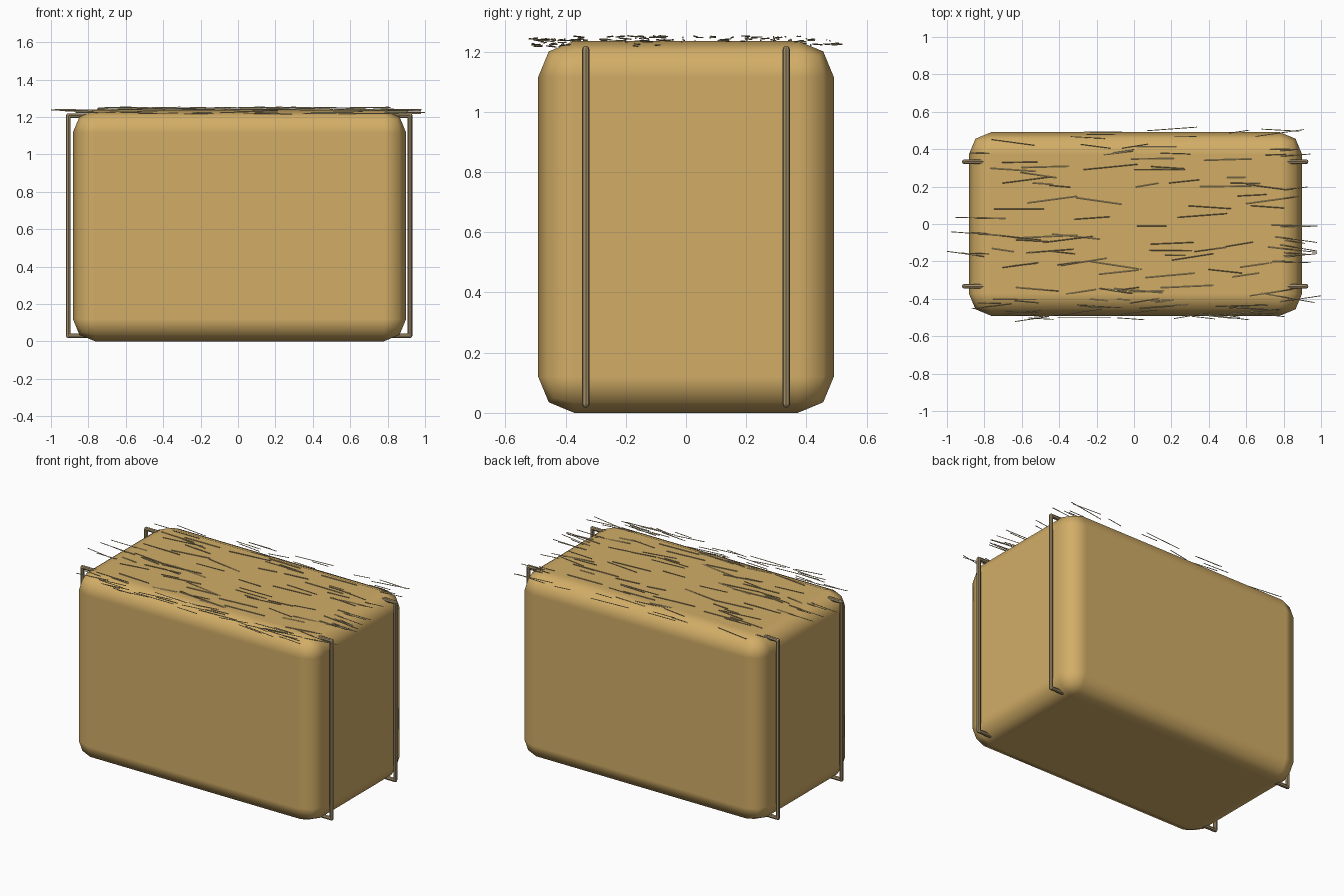
import bpy, bmesh, math, random
from mathutils import Vector, Matrix

if "Cube" in bpy.data.objects:
    bpy.data.objects.remove(bpy.data.objects["Cube"])

random.seed(4)


def material(name, rgb):
    m = bpy.data.materials.new(name)
    m.diffuse_color = (*rgb, 1)
    m.use_nodes = True
    m.node_tree.nodes["Principled BSDF"].inputs["Base Color"].default_value = m.diffuse_color
    return m


HAY = material("hay_tan", (0.645, 0.42, 0.135))
TWINE = material("twine_brown", (0.36, 0.27, 0.14))
STRAW = material("pale_straw", (0.72, 0.6, 0.33))


def make_object(name, bm, mat, smooth=False):
    mesh = bpy.data.meshes.new(name)
    bm.to_mesh(mesh)
    bm.free()
    mesh.materials.append(mat)
    for p in mesh.polygons:
        p.use_smooth = smooth
    ob = bpy.data.objects.new(name, mesh)
    bpy.context.collection.objects.link(ob)
    return ob


def rod(bm, a, b, radius, sides):
    a, b = Vector(a), Vector(b)
    turn = (b - a).to_track_quat('Z', 'Y').to_matrix().to_4x4()
    bmesh.ops.create_cone(bm, cap_ends=True, segments=sides, radius1=radius,
                          radius2=radius, depth=(b - a).length,
                          matrix=Matrix.Translation((a + b) / 2) @ turn)


# Bale: a block with rounded edges
bm = bmesh.new()
bmesh.ops.create_cube(bm, size=1, matrix=Matrix.Translation((0.008, 0, 0.618))
                      @ Matrix.Diagonal((1.782, 0.982, 1.236, 1)))
bale = make_object("bale", bm, HAY, True)
bevel = bale.modifiers.new("rounded_edges", 'BEVEL')
bevel.width = 0.12
bevel.segments = 2
bevel.harden_normals = True

# Twine: two rectangular loops standing clear of the ends
X0, X1, Z0, Z1 = -0.907, 0.92, 0.03, 1.207
for side, y in (("front", -0.333), ("back", 0.333)):
    bm = bmesh.new()
    corners = [(X0, y, Z0), (X1, y, Z0), (X1, y, Z1), (X0, y, Z1)]
    for i, c in enumerate(corners):
        rod(bm, c, corners[(i + 1) % 4], 0.0125, 8)
        bmesh.ops.create_uvsphere(bm, u_segments=8, v_segments=6, radius=0.0122,
                                  matrix=Matrix.Translation(c))
    make_object(side + "_twine", bm, TWINE)

# Loose straws: mostly lengthwise, scattered on the top and along its edges
bm = bmesh.new()


def straw(x, y, z, length, yaw):
    half = Vector((math.cos(yaw), math.sin(yaw), random.uniform(-0.02, 0.02))) * length / 2
    c = Vector((x, y, z))
    rod(bm, c - half, c + half, 0.0024, 5)


def scatter(count, xs, ys, zs):
    for _ in range(count):
        length = random.uniform(0.1, 0.29)
        x = random.uniform(*xs)
        x = max(-0.98 + length / 2, min(0.98 - length / 2, x))
        straw(x, random.uniform(*ys), random.uniform(*zs), length,
              random.uniform(-0.17, 0.17))


scatter(65, (-0.75, 0.8), (-0.38, 0.38), (1.235, 1.252))
scatter(36, (-0.82, 0.75), (-0.51, -0.4), (1.217, 1.245))
scatter(16, (-0.75, 0.85), (0.38, 0.51), (1.22, 1.25))
scatter(14, (0.82, 0.92), (-0.4, 0.4), (1.217, 1.24))
scatter(4, (-0.9, -0.82), (-0.3, 0.1), (1.22, 1.24))
straw(-0.9, -0.16, 1.235, 0.2, -0.14)
straw(0.89, -0.4, 1.222, 0.22, 0.15)
make_object("loose_straws", bm, STRAW)
